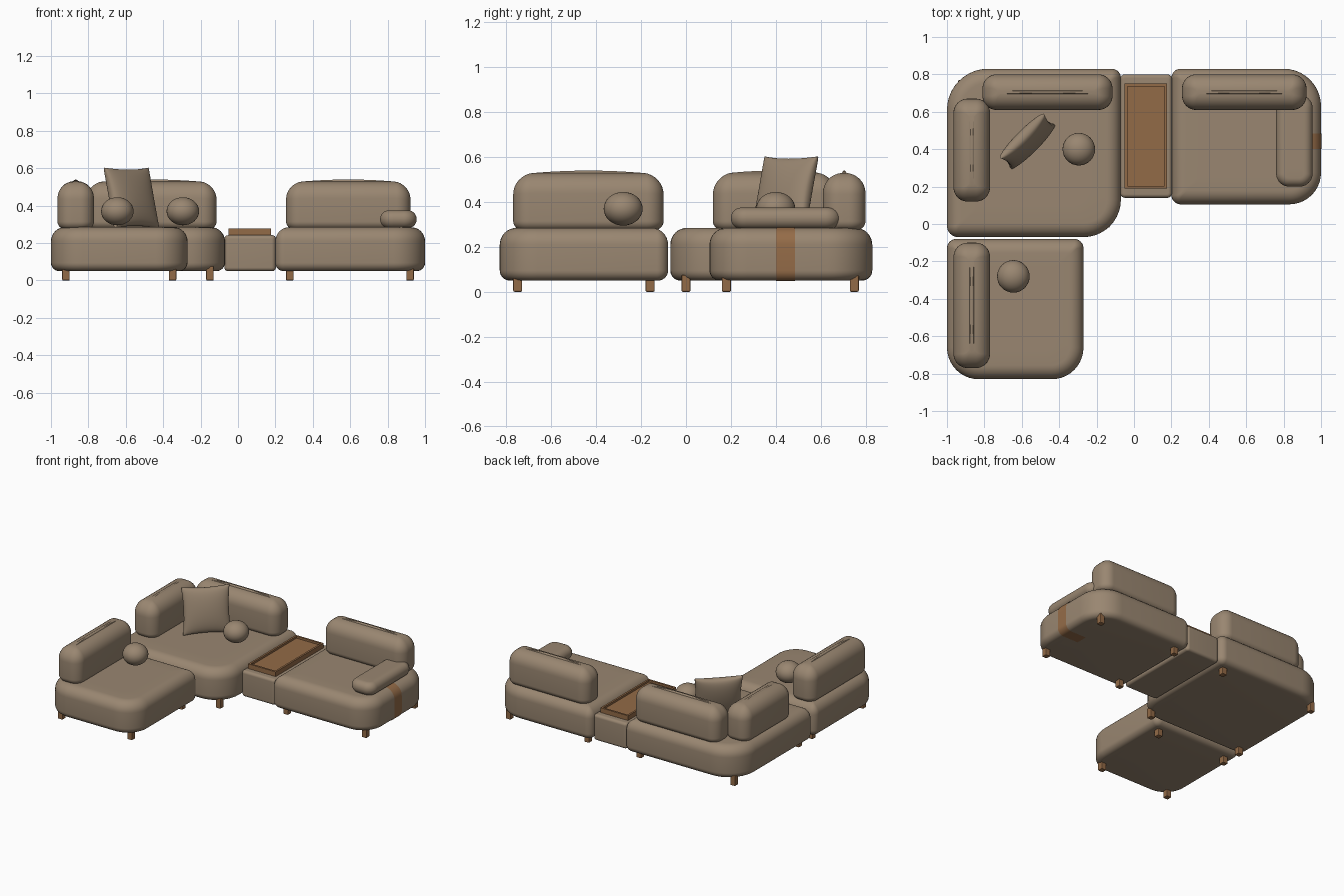
import bpy, bmesh, math
from mathutils import Matrix, Vector

cube = bpy.data.objects.get("Cube")
if cube:
    bpy.data.objects.remove(cube)


def material(name, rgb):
    m = bpy.data.materials.new(name)
    m.use_nodes = True
    m.diffuse_color = (*rgb, 1)
    m.node_tree.nodes["Principled BSDF"].inputs["Base Color"].default_value = (*rgb, 1)
    return m


FABRIC = material("taupe fabric", (0.32, 0.24, 0.165))
WOOD = material("brown wood", (0.29, 0.145, 0.063))
LEATHER = material("tan leather", (0.30, 0.15, 0.065))


def finish(name, bm, mat, smooth=True):
    bmesh.ops.recalc_face_normals(bm, faces=bm.faces[:])
    me = bpy.data.meshes.new(name)
    bm.to_mesh(me)
    bm.free()
    ob = bpy.data.objects.new(name, me)
    bpy.context.collection.objects.link(ob)
    me.materials.append(mat)
    if smooth:
        bpy.ops.object.select_all(action="DESELECT")
        ob.select_set(True)
        bpy.context.view_layer.objects.active = ob
        bpy.ops.object.shade_smooth_by_angle(angle=math.radians(40))
    return ob


def outline(x0, x1, y0, y1, radii, inset, steps=10):
    """Rounded rectangle; radii run back right, back left, front left, front right."""
    pts = []
    corners = ((x1, y1, -1, -1), (x0, y1, 1, -1), (x0, y0, 1, 1), (x1, y0, -1, 1))
    for k, ((cx, cy, sx, sy), r) in enumerate(zip(corners, radii)):
        ri = max(r - inset, 0.012)
        px, py = cx + sx * (inset + ri), cy + sy * (inset + ri)
        for i in range(steps + 1):
            a = math.pi / 2 * (k + i / steps)
            pts.append((px + ri * math.cos(a), py + ri * math.sin(a)))
    return pts


def cushion(name, x, y, z, radii, top, bottom, crown=0.0, mat=FABRIC):
    """Upholstered block: rounded footprint, rounded rims and a crowned top."""
    (x0, x1), (y0, y1), (z0, z1) = x, y, z
    n = 8
    levels = []
    for i in range(n + 1):
        a = math.pi / 2 * i / n
        levels.append((bottom * (1 - math.sin(a)), z0 + bottom * (1 - math.cos(a))))
    for i in range(n + 1):
        a = math.pi / 2 * i / n
        levels.append((top * (1 - math.cos(a)), z1 - top * (1 - math.sin(a))))
    cx, cy = (x0 + x1) / 2, (y0 + y1) / 2
    along_x = x1 - x0 > y1 - y0
    half = max(x1 - x0, y1 - y0) / 2
    bm = bmesh.new()

    def vert(px, py, pz):
        u = (px - cx if along_x else py - cy) / half
        lift = crown * (1 - u * u) * max(0, (pz - z0) / (z1 - z0)) ** 2
        return bm.verts.new((px, py, pz + lift))

    rings = [[vert(px, py, h) for px, py in outline(x0, x1, y0, y1, radii, d)]
             for d, h in levels]
    # Shrink the top rim towards the middle so the crown stays smooth
    rim = [v.co.copy() for v in rings[-1]]
    for s in (0.75, 0.5, 0.25):
        rings.append([vert(cx + (c.x - cx) * s, cy + (c.y - cy) * s, z1) for c in rim])
    for a, b in zip(rings, rings[1:]):
        for i in range(len(a)):
            j = (i + 1) % len(a)
            bm.faces.new((a[i], a[j], b[j], b[i]))
    bm.faces.new(rings[0])
    bm.faces.new(rings[-1])
    return finish(name, bm, mat)


def box(name, x, y, z, mat, bevel=0.0):
    bm = bmesh.new()
    spans = (x, y, z)
    size = Matrix.Diagonal([b - a for a, b in spans] + [1])
    mid = Matrix.Translation([(a + b) / 2 for a, b in spans])
    bmesh.ops.create_cube(bm, size=1, matrix=mid @ size)
    if bevel:
        bmesh.ops.bevel(bm, geom=bm.edges[:], offset=bevel, segments=2,
                        affect="EDGES", profile=0.5)
    return finish(name, bm, mat, False)


# Seats
SEAT_Z = (0.05, 0.285)
cushion("corner_seat", (-1, -0.07), (-0.07, 0.83), SEAT_Z, (0.05, 0.22, 0.06, 0.2), 0.075, 0.045)
cushion("chaise_seat", (-1, -0.27), (-0.83, -0.08), SEAT_Z, (0.05, 0.05, 0.17, 0.17), 0.075, 0.045)
cushion("end_seat", (0.2, 1), (0.105, 0.83), SEAT_Z, (0.2, 0.05, 0.05, 0.17), 0.075, 0.045)
cushion("table_base", (-0.073, 0.203), (0.14, 0.80), (0.05, 0.242), (0.025,) * 4, 0.02, 0.02)

# Back cushions and armrest
BACK_Z = (0.275, 0.52)
SOFT = (0.075,) * 4
for name, x, y in (("corner_back_cushion", (-0.81, -0.115), (0.61, 0.80)),
                   ("corner_side_cushion", (-0.965, -0.77), (0.12, 0.67)),
                   ("chaise_back_cushion", (-0.965, -0.77), (-0.77, -0.10)),
                   ("end_back_cushion", (0.257, 0.922), (0.61, 0.80))):
    cushion(name, x, y, BACK_Z, SOFT, 0.085, 0.04, 0.02)
cushion("armrest", (0.76, 0.955), (0.20, 0.69), (0.28, 0.375), (0.07,) * 4, 0.046, 0.046)

# Serving tray with raised rim
tx, ty, rim = (-0.05, 0.176), (0.19, 0.75), 0.014
box("tray_floor", tx, ty, (0.24, 0.262), WOOD)
for side, x, y in (("left", (tx[1] - rim, tx[1]), ty), ("right", (tx[0], tx[0] + rim), ty),
                   ("front", tx, (ty[0], ty[0] + rim)), ("back", tx, (ty[1] - rim, ty[1]))):
    box("tray_rim_" + side, x, y, (0.24, 0.277), WOOD)

# Legs, four under every seat
for seat, xs, ys in (("corner", (-0.92, -0.15), (0.0, 0.75)),
                     ("chaise", (-0.92, -0.35), (-0.75, -0.16)),
                     ("end", (0.277, 0.92), (0.18, 0.75))):
    for i, px in enumerate(xs):
        for j, py in enumerate(ys):
            box(f"{seat}_leg_{'right left'.split()[i]}_{'front back'.split()[j]}",
                (px - 0.02, px + 0.02), (py - 0.02, py + 0.02), (0, 0.075), WOOD, 0.005)

# Strap wrapped from under the armrest, round the seat side and beneath it
path = [(0.86, 0.288)]
for cx, cz, r, start in ((0.925, 0.21, 0.078, 90), (0.955, 0.095, 0.048, 0)):
    for i in range(9):
        a = math.radians(start - 90 * i / 8)
        path.append((cx + r * math.cos(a), cz + r * math.sin(a)))
path.append((0.83, 0.047))
bm = bmesh.new()
edges = [[bm.verts.new((px, py, pz)) for px, pz in path] for py in (0.40, 0.485)]
for i in range(len(path) - 1):
    bm.faces.new((edges[0][i], edges[0][i + 1], edges[1][i + 1], edges[1][i]))
finish("leather_strap", bm, LEATHER)

# Ball cushions
for name, px, py in (("chaise_ball_cushion", -0.645, -0.28), ("corner_ball_cushion", -0.295, 0.40)):
    bm = bmesh.new()
    bmesh.ops.create_uvsphere(bm, u_segments=32, v_segments=16, radius=1,
                              matrix=Matrix.Translation((px, py, 0.37))
                              @ Matrix.Diagonal((0.087, 0.087, 0.075, 1)))
    finish(name, bm, FABRIC)

# Throw pillow: two bulged sheets joined at a seam, leaning back
bm = bmesh.new()
n, half, puff = 20, 0.165, 0.05
pose = (Matrix.Translation((-0.57, 0.442, 0.442)) @ Matrix.Rotation(math.radians(45), 4, "Z")
        @ Matrix.Rotation(math.radians(-14), 4, "X"))
for side in (-1, 1):
    grid = []
    for i in range(n + 1):
        u = -math.cos(math.pi * i / n)
        row = []
        for j in range(n + 1):
            v = -math.cos(math.pi * j / n)
            bulge = puff * ((1 - u * u) * (1 - v * v)) ** 0.4
            px = u * half * (1 - 0.07 * (1 - v * v))
            pz = v * half * (1 - 0.07 * (1 - u * u))
            row.append(bm.verts.new(pose @ Vector((px, side * (bulge + 0.004), pz))))
        grid.append(row)
    for i in range(n):
        for j in range(n):
            bm.faces.new((grid[i][j], grid[i + 1][j], grid[i + 1][j + 1], grid[i][j + 1]))
bmesh.ops.bridge_loops(bm, edges=[e for e in bm.edges if e.is_boundary])
finish("throw_pillow", bm, FABRIC)
